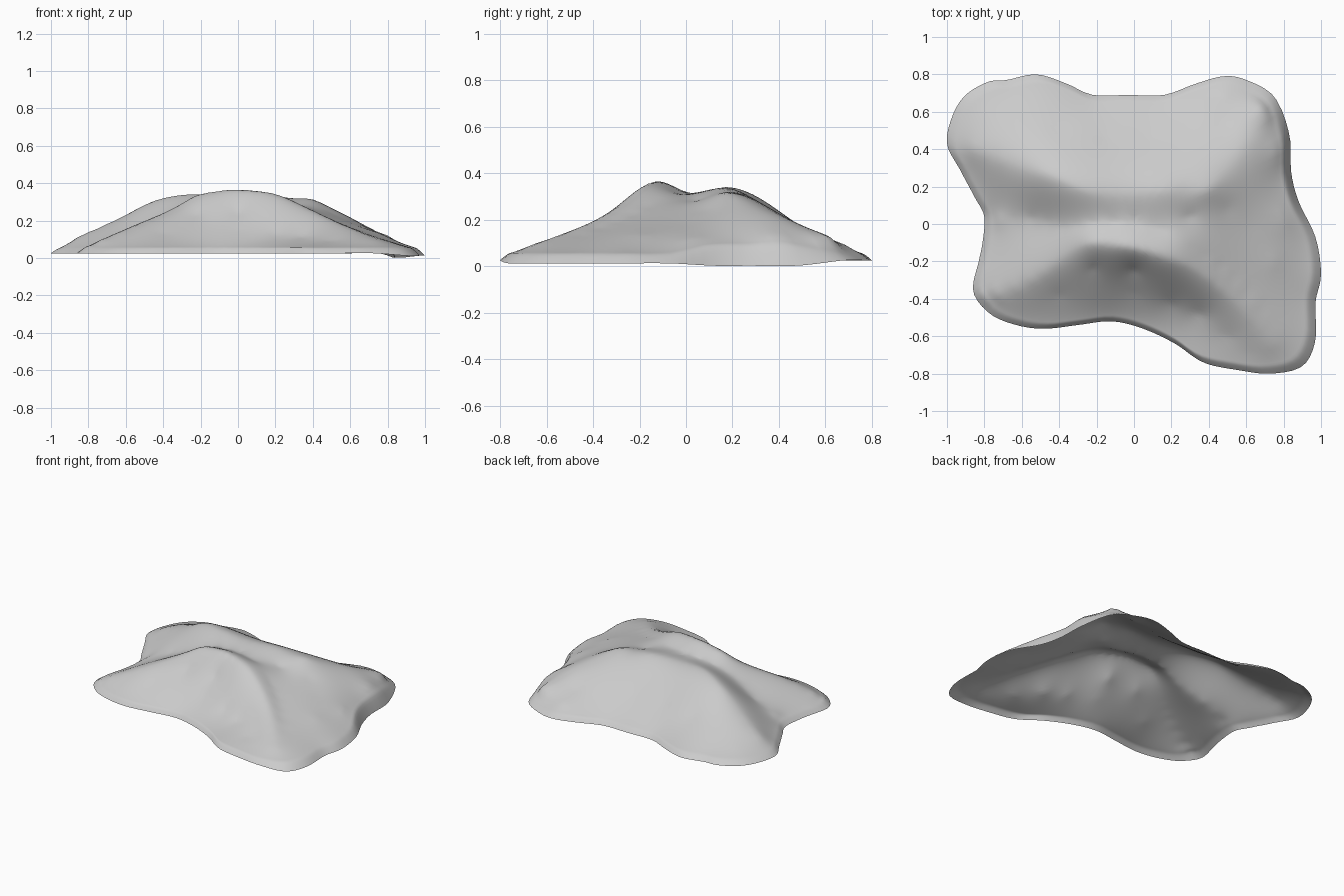
import bpy
import math
from mathutils import Vector

SEGMENTS = 148      # points around the rim
RINGS = 44          # rings from the summit to the rim
LIP = 0.95          # where the surface starts to curl down to the rim

if "Cube" in bpy.data.objects:
    bpy.data.objects.remove(bpy.data.objects["Cube"], do_unlink=True)


def smooth_path(points, steps, closed=False):
    """Catmull-Rom samples through points given in hundredths of a unit."""
    pts = [Vector(p) / 100 for p in points]
    n = len(pts)

    def pick(i):
        return pts[i % n] if closed else pts[max(0, min(n - 1, i))]

    samples = []
    for i in range(n if closed else n - 1):
        a, b, c, d = (pick(i + k) for k in (-1, 0, 1, 2))
        for s in range(steps):
            t = s / steps
            samples.append(b + (c - a) * (t / 2)
                           + (a * 2 - b * 5 + c * 4 - d) * (t * t / 2)
                           + (b * 3 - a - c * 3 + d) * (t ** 3 / 2))
    if not closed:
        samples.append(pts[-1])
    return samples


def solve(matrix, values):
    """Gaussian elimination with row pivoting."""
    rows = [row + [v] for row, v in zip(matrix, values)]
    n = len(rows)
    for i in range(n):
        p = max(range(i, n), key=lambda r: abs(rows[r][i]))
        rows[i], rows[p] = rows[p], rows[i]
        lead = rows[i]
        for r in range(i + 1, n):
            f = rows[r][i] / lead[i]
            if f:
                rows[r] = [x - f * y for x, y in zip(rows[r], lead)]
    out = [0.0] * n
    for i in reversed(range(n)):
        known = sum(rows[i][j] * out[j] for j in range(i + 1, n))
        out[i] = (rows[i][n] - known) / rows[i][i]
    return out


def height_field(samples):
    """Surface through all samples that keeps creases along dense ridges."""
    n = len(samples)
    matrix = [[math.hypot(a.x - b.x, a.y - b.y) for b in samples] + [1.0]
              for a in samples]
    matrix.append([1.0] * n + [0.0])
    weights = solve(matrix, [s.z for s in samples] + [0.0])
    return lambda x, y: weights[n] + sum(
        w * math.hypot(x - s.x, y - s.y) for w, s in zip(weights, samples))


# Outline of the rim, counter-clockwise
outline = [
    (100, -27), (97, -7), (88, 12), (84, 28), (83, 48), (75, 68), (60, 77),
    (48, 79), (33, 75), (16, 69), (-3, 69), (-22, 69), (-36, 75), (-52, 80),
    (-68, 77), (-78, 76), (-90, 69), (-97, 58), (-100, 43), (-93, 29),
    (-85, 14), (-80, 4), (-81, -10), (-83, -20), (-86, -36), (-77, -48),
    (-63, -54), (-48, -56), (-30, -54), (-12, -52), (5, -56), (22, -64),
    (37, -74), (55, -78), (73, -80), (90, -76), (97, -62), (97, -42)]

# Crests and valleys
front_ridge = [(-80, -40, 7), (-55, -30, 17), (-38, -18, 24.5),
               (-30, -12, 29), (-22, -10, 33.5), (-12, -11, 35.5),
               (0, -13, 36.5), (18, -18, 34.5), (34, -25, 28),
               (52, -39, 19.5), (63, -51, 14.5), (74, -65, 9.5)]
back_ridge = [(-86, 40, 11), (-62, 31, 22), (-45, 26, 30.5), (-27, 18, 34),
              (-5, 16, 33.5), (15, 18, 33.8), (28, 18, 32), (40, 18, 31.3),
              (50, 29, 26), (59, 42, 20.5), (66, 52, 15.5), (69, 62, 13)]
valley = [(-72, 2, 8.5), (-55, 3, 15), (-38, -1, 23), (-22, 1, 29.5),
          (0, 1, 31), (15, -3, 31)]
gully = [(32, -13, 28.5), (46, -23, 22), (60, -37, 16), (74, -53, 11)]
slopes = [
    (-40, -38, 13), (-20, -37, 14), (0, -37, 14.5), (20, -43, 12.5),
    (35, -48, 11), (50, -60, 9), (62, -69, 7.5), (0, -25, 24), (-22, -24, 23),
    (30, 4, 28), (50, 8, 24), (62, 0, 18.5), (75, -20, 13.5),
    (80, 2, 12), (68, 25, 17), (76, 38, 13.5), (-60, 57, 13),
    (-40, 50, 16.5), (-15, 46, 17.5), (8, 46, 17), (28, 52, 14.5),
    (48, 55, 14), (48, 68, 9.5), (-80, 58, 9)]

# Rim heights, and the lip just inside the rim with a low cliff on the left
rim_path, lip_path = [], []
for x, y in outline:
    cliff = x > 80 and 10 < y < 50
    base = 0.2 if cliff else 1.2 if x > 80 else 2.5
    rim_path.append((x, y, base))
    lip_path.append((x * LIP, y * LIP, 9 if cliff else 5.5))

samples = smooth_path(front_ridge, 3) + smooth_path(back_ridge, 3)
samples += smooth_path(valley, 2) + smooth_path(gully, 2)
samples += [Vector(p) / 100 for p in slopes]
samples += smooth_path(lip_path, 2, closed=True)
height = height_field(samples)

# Evenly spaced rim points
dense = smooth_path(rim_path, 24, closed=True)
rim = [dense[int(i * len(dense) / SEGMENTS)] for i in range(SEGMENTS)]


def skin_point(p, k):
    """Point on the hill a fraction k of the way to rim point p."""
    inner = min(k, LIP)
    z = height(p.x * inner, p.y * inner)
    curl = ((k - inner) / (1 - LIP)) ** 1.2
    return (p.x * k, p.y * k, z + (max(0, p.z) - z) * curl)


# Hill skin: rings growing from the middle out to the rim
verts = [(0, 0, height(0, 0))]
for ring in range(1, RINGS + 1):
    u = ring / RINGS
    k = u * (1.6 - 0.6 * u)
    verts += [skin_point(p, k) for p in rim]


def ring_vert(ring, i):
    return 1 + (ring - 1) * SEGMENTS + i % SEGMENTS


faces = [(0, ring_vert(1, i), ring_vert(1, i + 1)) for i in range(SEGMENTS)]
for ring in range(1, RINGS):
    faces += [(ring_vert(ring, i), ring_vert(ring + 1, i),
               ring_vert(ring + 1, i + 1), ring_vert(ring, i + 1))
              for i in range(SEGMENTS)]

mesh = bpy.data.meshes.new("rocky_hill")
mesh.from_pydata(verts, [], faces)
mesh.update()
hill = bpy.data.objects.new("rocky_hill", mesh)
bpy.context.collection.objects.link(hill)

# Plain grey stone
stone = bpy.data.materials.new("grey_stone")
stone.use_nodes = True
color = (0.6, 0.6, 0.6, 1)
stone.diffuse_color = color
stone.node_tree.nodes["Principled BSDF"].inputs["Base Color"].default_value = color
mesh.materials.append(stone)

bpy.context.view_layer.objects.active = hill
hill.select_set(True)
bpy.ops.object.shade_smooth_by_angle(angle=math.radians(60))
